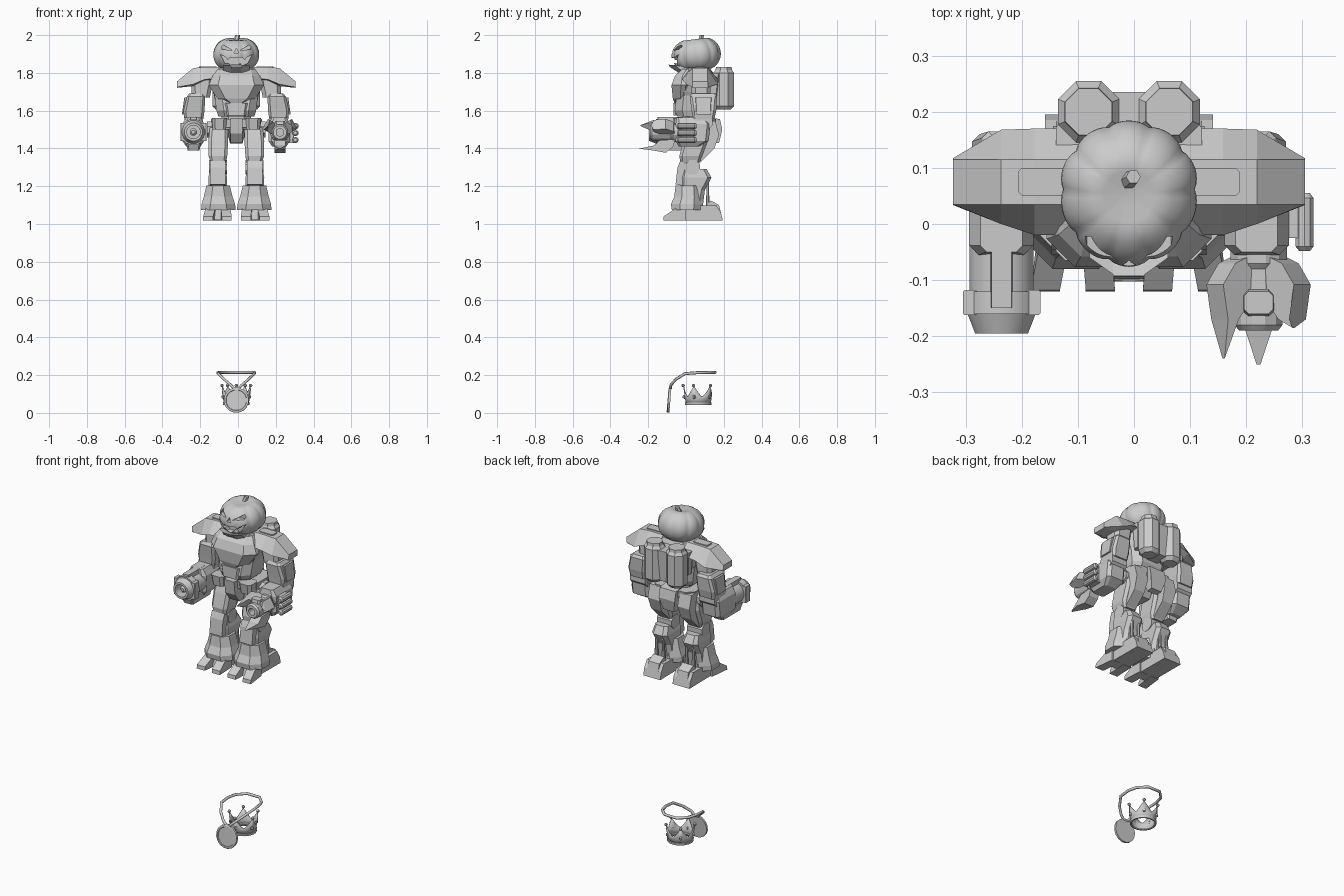
import bpy, bmesh
from math import sin, cos, pi, radians
from mathutils import Vector, Matrix

CX = -0.009  # robot's own centre line; x below is measured from it


def mesh(name, verts, faces, mirror=False, smooth=0):
    bm = bmesh.new()
    for s in ((1, -1) if mirror else (1,)):
        vs = [bm.verts.new((CX + s * v[0], v[1], v[2])) for v in verts]
        for f in faces:
            bm.faces.new([vs[i] for i in f])
    bmesh.ops.recalc_face_normals(bm, faces=bm.faces)
    me = bpy.data.meshes.new(name)
    bm.to_mesh(me)
    bm.free()
    ob = bpy.data.objects.new(name, me)
    bpy.context.collection.objects.link(ob)
    if smooth:
        bpy.ops.object.select_all(action='DESELECT')
        ob.select_set(True)
        bpy.context.view_layer.objects.active = ob
        bpy.ops.object.shade_smooth_by_angle(angle=radians(smooth))
    return ob


def loft(name, rings, mirror=False, smooth=0, caps=True):
    n, m = len(rings[0]), len(rings)
    verts = [p for r in rings for p in r]
    faces = [(k * n + i, k * n + (i + 1) % n, (k + 1) * n + (i + 1) % n, (k + 1) * n + i)
             for k in range(m - 1) for i in range(n)]
    if caps:
        faces += [tuple(range(n)), tuple(range((m - 1) * n, m * n))]
    return mesh(name, verts, faces, mirror, smooth)


def block(name, secs, c=0.25, mirror=False):
    """Chamfered block through sections (z, x0, x1, y0, y1)."""
    rings = []
    for z, x0, x1, y0, y1 in secs:
        d = c * min(x1 - x0, y1 - y0)
        rings.append([(x0 + d, y0, z), (x1 - d, y0, z), (x1, y0 + d, z), (x1, y1 - d, z),
                      (x1 - d, y1, z), (x0 + d, y1, z), (x0, y1 - d, z), (x0, y0 + d, z)])
    return loft(name, rings, mirror)


def plate(name, prof, x0, x1, mirror=False):
    """Side (y, z) profile extruded across x."""
    return loft(name, [[(x, y, z) for y, z in prof] for x in (x0, x1)], mirror)


def front(name, prof, y0, y1, mirror=False):
    """Front (x, z) profile extruded along y."""
    return loft(name, [[(x, y, z) for x, z in prof] for y in (y0, y1)], mirror)


def turned(name, c, prof, n=8, axis='y', mirror=False, smooth=0, caps=True):
    """Round part about an axis through c, profile of (distance, radius)."""
    rings = []
    for d, r in prof:
        ring = []
        for i in range(n):
            a = (i + .5) * 2 * pi / n
            u, v = r * cos(a), r * sin(a)
            ring.append({'y': (c[0] + u, d, c[1] + v), 'z': (c[0] + u, c[1] + v, d),
                         'x': (d, c[0] + u, c[1] + v)}[axis])
        rings.append(ring)
    return loft(name, rings, mirror, smooth, caps)


# Pumpkin head with ten ribs and dimpled poles, leaning forward
rings = []
for k in range(19):
    t = -pi / 2 + pi * (0.03 + 0.94 * k / 18)
    ring = []
    for i in range(80):
        a = 2 * pi * i / 80
        rib = 0.945 + 0.055 * abs(sin(5 * a)) ** 0.7
        r = 0.124 * cos(t) ** 0.75 * rib
        z = 0.09 * sin(t) - (0.02 if t > 0 else -0.01) * max(0, 1 - r / 0.06)
        fwd = 1.12 if sin(a) < 0 else 0.99
        p = Matrix.Rotation(radians(7), 3, 'X') @ Vector((r * cos(a), r * sin(a) * fwd, z))
        ring.append((p.x, p.y + 0.062, p.z + 1.897))
    rings.append(ring)
head = loft('pumpkin_head', rings, smooth=40)

# Carved eyes, nose and toothy mouth
eye = [(.02, 1.918), (.075, 1.925), (.083, 1.958)]
nose = [(-.014, 1.904), (.014, 1.904), (0, 1.93)]
mouth = [(-.085, 1.898), (-.055, 1.882), (-.045, 1.868), (-.03, 1.882), (0, 1.88), (.03, 1.882),
         (.045, 1.868), (.055, 1.882), (.085, 1.898), (.06, 1.85), (.03, 1.838), (.02, 1.853),
         (.005, 1.836), (-.03, 1.838), (-.04, 1.853), (-.06, 1.85)]
for prof, mir in ((eye, True), (nose, False), (mouth, False)):
    cut = front('face_cutter', prof, -0.2, -0.022, mir)
    mod = head.modifiers.new('carve', 'BOOLEAN')
    mod.operation, mod.solver, mod.object = 'DIFFERENCE', 'EXACT', cut
    bpy.context.view_layer.objects.active = head
    bpy.ops.object.modifier_apply(modifier=mod.name)
    bpy.data.objects.remove(cut)
loft('pumpkin_stem', [[(r * cos(i * pi / 3) + dx, .078 + dy + r * sin(i * pi / 3), z) for i in range(6)]
     for z, r, dx, dy in ((1.955, .026, 0, 0), (1.975, .015, 0, 0), (2.0, .013, .008, .006))])
block('neck', [(1.79, -.06, .06, 0, .13), (1.85, -.05, .05, 0, .12)])
plate('jaw_guard', [(-.093, 1.845), (-.085, 1.83), (-.03, 1.795), (.02, 1.80), (-.04, 1.83)], -.028, .028)
loft('jaw_side', [[(x, -.09 + d, 1.842), (x, -.04 + d, 1.80), (x, .02, 1.80), (x, -.04 + d, 1.832)]
                  for x, d in ((.028, 0), (.07, .03))], True)

# Torso with a faceted breastplate
block('chest', [(1.66, -.105, .105, -.04, .13), (1.70, -.125, .125, -.05, .14),
                (1.745, -.14, .14, -.05, .145), (1.79, -.12, .12, -.04, .145),
                (1.825, -.095, .095, -.01, .13)], .2)
block('breastplate', [(1.637, -.055, .055, -.06, .02), (1.665, -.10, .10, -.07, .03),
                      (1.735, -.147, .147, -.077, .05), (1.785, -.125, .125, -.058, .04),
                      (1.82, -.10, .10, -.02, .04)], .4)
block('abdomen', [(1.57, -.095, .095, -.045, .12), (1.60, -.105, .105, -.06, .14),
                  (1.68, -.115, .115, -.05, .14)], .2)
block('belly_plate', [(1.575, -.05, .05, -.066, 0), (1.64, -.06, .06, -.066, 0)], .15)
block('waist', [(1.50, -.07, .07, -.02, .12), (1.58, -.08, .08, -.02, .13)])
# Belt, hip pouches and codpiece
block('belt', [(1.51, -.125, .125, -.035, .15), (1.555, -.135, .135, -.04, .16)], .2)
block('hip_pouch', [(1.50, .055, .125, -.055, .02), (1.56, .05, .13, -.065, .02)], .2, True)
plate('crotch_plate', [(-.07, 1.56), (-.06, 1.48), (-.02, 1.428), (.08, 1.425), (.12, 1.5), (.1, 1.56)], -.032, .032)
flap = [(.12, 1.565), (.18, 1.555), (.192, 1.50), (.175, 1.43), (.14, 1.425), (.12, 1.48)]
loft('back_flap', [[(s * (.052 if z > 1.48 else .034), y, z) for y, z in flap] for s in (-1, 1)])
# Thigh backs tapering in toward the knee
loft('rear_thigh_plate', [[(x, .09, 1.55), (x, .155, 1.545), (x, .175, 1.47), (x + d, .15, 1.40), (x + d, .08, 1.33),
                           (x + d, .06, 1.37)] for x, d in ((.058, .005), (.135, -.005))], True)

# Backpack tanks and spine
turned('tank', (.072, .2), [(1.605, .04), (1.625, .059), (1.80, .059), (1.815, .047), (1.832, .045)],
       8, 'z', True)
block('backpack_spine', [(1.62, -.035, .035, .12, .225), (1.80, -.035, .035, .12, .235)], .1)
block('backpack_mount', [(1.66, -.115, .115, .12, .165), (1.80, -.13, .13, .12, .185)], .2)

# Shoulder pads with raised panel
rings = [[(x, yf, zl), (x, .035, zt), (x, .115, zt), (x, yb, zl), (x, .115, zl - d), (x, .035, zl - d)]
         for x, yf, yb, zl, zt, d in ((.06, -.02, .17, 1.775, 1.83, 0.005), (.168, -.02, .17, 1.765, 1.83, .005),
                                      (.228, .0, .168, 1.74, 1.826, .01), (.314, .034, .117, 1.725, 1.755, .004))]
loft('shoulder_pad', rings, True)
block('shoulder_panel', [(1.825, .106, .198, .05, .1), (1.835, .106, .198, .05, .1)], .15, True)
block('shoulder_joint', [(1.67, .14, .235, .03, .13), (1.77, .12, .24, .03, .13)], .2, True)

# Arms
block('upper_arm', [(1.555, .175, .275, .035, .15), (1.60, .168, .28, .03, .16),
                    (1.675, .165, .262, .02, .165), (1.69, .175, .25, .03, .155)], .12, True)
block('arm_side_plate', [(1.58, .27, .288, .055, .13), (1.67, .253, .275, .05, .135)], .1, True)
turned('elbow', (.09, 1.545), [(.175, .055), (.275, .055)], 8, 'x', True)
block('forearm', [(1.41, .19, .265, -.04, .07), (1.44, .17, .285, -.055, .12),
                  (1.53, .17, .285, -.055, .13), (1.565, .19, .265, -.05, .1)], .15, True)

# Arm cannon
GX = -.227
turned('cannon_barrel', (GX, 1.487), [(.0, .058), (-.12, .058), (-.12, .07), (-.16, .07), (-.16, .062),
       (-.195, .048), (-.195, .036), (-.10, .036)], 16, 'y', smooth=25)
turned('cannon_core', (GX, 1.487), [(-.09, .02), (-.17, .02), (-.18, .01)], 8)
block('cannon_rail', [(1.53, GX - .02, GX + .02, -.15, .01), (1.566, GX - .018, GX + .018, -.15, .01)], .05)
block('cannon_underbox', [(1.388, GX - .03, GX + .032, -.13, .04), (1.44, GX - .04, GX + .042, -.15, .05)], .12)
for s in (-.056, .056):
    block('cannon_side_lug', [(z, GX + s - .013, GX + s + .013, -.162, -.118) for z in (1.44, 1.535)], .1)

# Claw arm: hub, three talons, side rods
AX, AZ = .231, 1.485
turned('claw_hub', (AX, AZ), [(0, .052), (-.07, .052), (-.08, .044), (-.18, .044), (-.19, .036), (-.19, .02),
       (-.14, .02)], 12, 'y', smooth=25)
talon = [(.03, -.055), (.065, -.07), (.09, -.108), (.08, -.17), (.072, -.25), (.058, -.17), (.035, -.14)]
for ang, grow, tip in ((30, 1, -.185), (150, 1, -.24), (270, 1.2, -.25)):
    c, s = cos(radians(ang)), sin(radians(ang))
    loft('claw_talon', [[(AX + r * grow * c - w * s * g, y, AZ + r * grow * s + w * c * g)
                         for r, y in [(r, max(y, tip)) for r, y in talon] for g in [.12 if y < -.18 else 1]]
                        for w in (-.03, .03)])
block('claw_top_sight', [(1.52, AX - .028, AX + .028, -.165, -.115), (1.545, AX - .026, AX + .026, -.16, -.12)], .2)
block('rod_mount', [(1.43, .27, .305, -.025, .04), (1.53, .27, .305, -.025, .04)], .1)
for z in (1.445, 1.482, 1.519):
    turned('side_rod', (.313, z), [(-.048, .01), (-.04, .017), (.046, .017), (.055, .01)], 10, 'y', smooth=35)

# Legs
block('thigh', [(1.325, .055, .135, -.03, .075), (1.36, .048, .147, -.035, .085), (1.44, .043, .148, -.015, .115),
                (1.51, .045, .14, .01, .115)], .15, True)
turned('hip_joint', (.065, 1.50), [(.04, .045), (.155, .045)], 8, 'x', True)
turned('knee_joint', (.035, 1.30), [(.05, .042), (.145, .042)], 8, 'x', True)
plate('knee_guard', [(-.03, 1.335), (-.045, 1.30), (-.055, 1.21), (0, 1.20), (.02, 1.31)], .057, .138, True)
block('shin', [(1.10, .045, .15, -.02, .09), (1.18, .05, .145, -.03, .10), (1.245, .048, .148, -.03, .135),
               (1.29, .06, .14, -.02, .11)], .2, True)
for x in (.075, .12):
    turned('calf_piston', (x, .115), [(1.09, .011), (1.15, .011), (1.15, .008), (1.26, .008)], 8, 'z', True)
block('shin_flare', [(1.075, .004, .186, -.075, .085), (1.105, .006, .184, -.08, .09),
                     (1.145, .02, .172, -.062, .085), (1.205, .035, .158, -.055, .075)], .28, True)
# Feet
plate('foot', [(-.06, 1.02), (.195, 1.018), (.185, 1.06), (.16, 1.10), (-.04, 1.095)], .04, .15, True)
plate('heel', [(.11, 1.018), (.195, 1.018), (.175, 1.10), (.13, 1.125), (.11, 1.10)], .06, .13, True)
toe = [(-.12, 1.018), (-.118, 1.04), (-.045, 1.09), (0, 1.09), (0, 1.018)]
for x, out in ((.057, -.006), (.135, .014)):
    loft('toe', [[(x + w + out * (y < -.1), y, z) for y, z in toe] for w in (-.026, .026)], True)

# Loose medallion, leaning slightly, on a cord
disc = turned('medallion', (0, .067), [(-.082, .067), (-.094, .067), (-.097, .062), (-.097, .056), (-.093, .054)], 16)
disc.data.transform(Matrix(((1, 0, 0, 0), (0, 1, .08, -.006), (0, 0, 1, .0), (0, 0, 0, 1))))
cord = bpy.data.curves.new('medallion_cord', 'CURVE')
cord.dimensions, cord.bevel_depth, cord.bevel_resolution = '3D', .008, 1
half = [(.012, -.082, .13), (.03, -.08, .148), (.065, -.053, .178), (.096, -.005, .208), (.098, .06, .213),
        (.085, .11, .214), (.04, .155, .215)]
pts = half + [(-x, y, z) for x, y, z in reversed(half)]
sp = cord.splines.new('POLY')
sp.points.add(len(pts) - 1)
for p, q in zip(sp.points, pts):
    p.co = (q[0] + CX, q[1], q[2], 1)
sp.use_cyclic_u = True
bpy.context.collection.objects.link(bpy.data.objects.new('medallion_cord', cord))

# Open crown with five ball-tipped points and gems
CY, rows = .065, [[], [], []]
for i in range(40):
    a = -pi / 2 + 2 * pi * i / 40
    peak = abs((i % 8) - 4) / 4
    for row, (r, z) in zip(rows, ((.066, .045), (.07, .075), (.071 + .009 * peak, .085 + .055 * peak ** 1.3))):
        row.append((r * cos(a), CY + r * sin(a), z))
crown = loft('crown', rows, smooth=30, caps=False)
crown.modifiers.new('thickness', 'SOLIDIFY').thickness = .005
turned('crown_band', (0, CY), [(.042, .062), (.042, .07), (.056, .072), (.056, .062), (.042, .062)], 32, 'z',
       smooth=30, caps=False)
for k in range(5):
    a = -pi / 2 + 2 * pi * k / 5
    for name, r, z, size, seg in (('crown_ball', .08, .145, .009, 8), ('crown_gem', .073, .085, .011, 4)):
        bpy.ops.mesh.primitive_uv_sphere_add(segments=seg, ring_count=seg * 3 // 4, radius=size,
                                             location=(CX + r * cos(a), CY + r * sin(a), z))
        bpy.context.object.name = name
